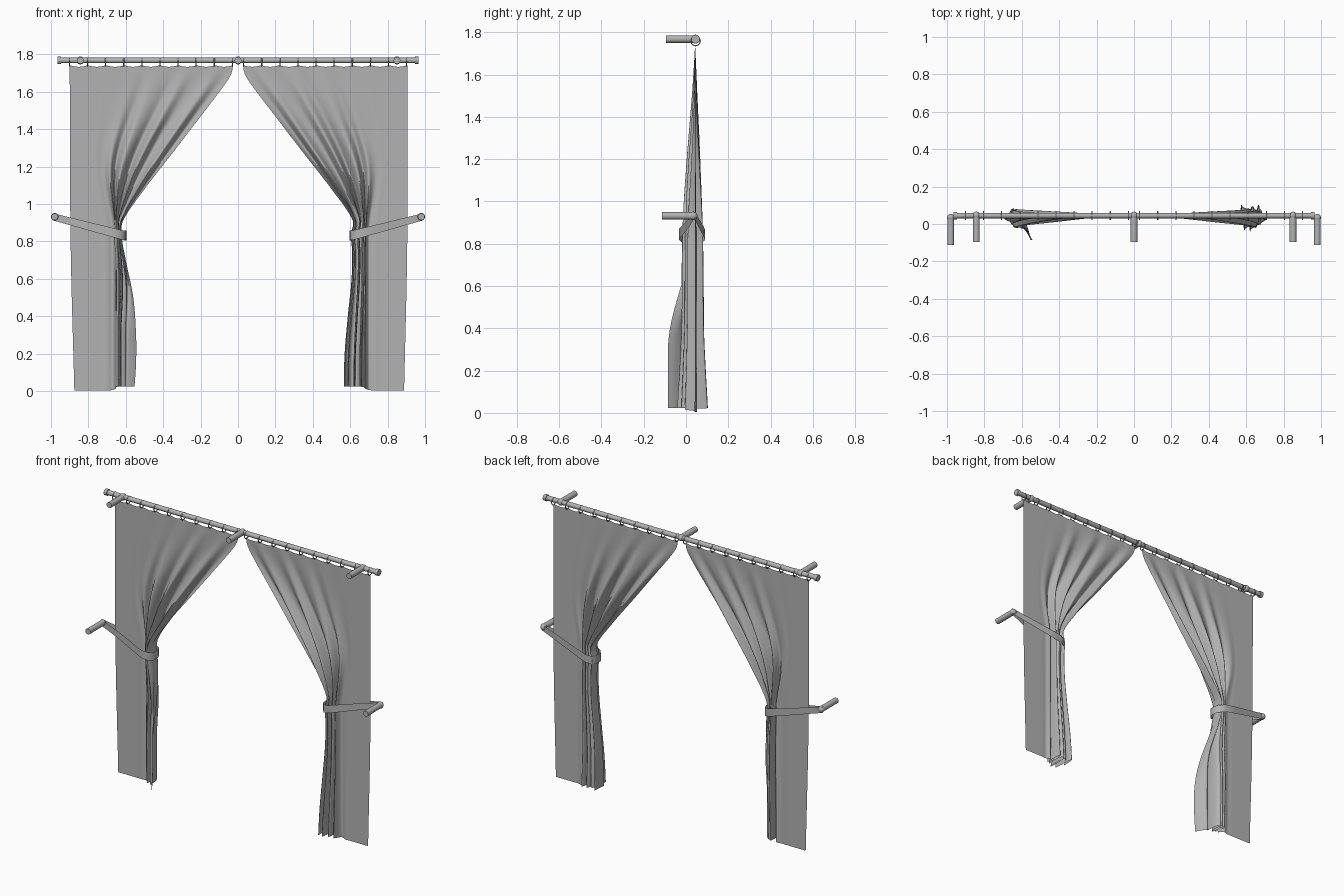
import bpy, bmesh, math
from mathutils import Vector

if "Cube" in bpy.data.objects:
    bpy.data.objects.remove(bpy.data.objects["Cube"])

ROD_Y, ROD_Z = 0.045, 1.768
GREY = bpy.data.materials.new('dark_grey')
GREY.diffuse_color = (0.45, 0.45, 0.45, 1)
GREY.use_nodes = True
GREY.node_tree.nodes["Principled BSDF"].inputs["Base Color"].default_value = GREY.diffuse_color


def finish(name, bm, angle=40):
    me = bpy.data.meshes.new(name)
    bm.to_mesh(me)
    bm.free()
    me.materials.append(GREY)
    ob = bpy.data.objects.new(name, me)
    bpy.context.collection.objects.link(ob)
    bpy.ops.object.select_all(action='DESELECT')
    ob.select_set(True)
    bpy.context.view_layer.objects.active = ob
    bpy.ops.object.shade_smooth_by_angle(angle=math.radians(angle))
    return ob


def cyl(name, p, q, r, n=24):
    p, q = Vector(p), Vector(q)
    bm = bmesh.new()
    bmesh.ops.create_cone(bm, cap_ends=True, segments=n, radius1=r, radius2=r, depth=(q - p).length)
    ob = finish(name, bm)
    ob.rotation_mode = 'QUATERNION'
    ob.rotation_quaternion = Vector((0, 0, 1)).rotation_difference(q - p)
    ob.location = (p + q) / 2
    return ob


def ball(name, p, r):
    bm = bmesh.new()
    bmesh.ops.create_uvsphere(bm, u_segments=20, v_segments=12, radius=r)
    finish(name, bm).location = p


def curve(table, t):
    # smooth interpolation through (t, value) pairs sorted by t
    if t <= table[0][0]:
        return table[0][1]
    if t >= table[-1][0]:
        return table[-1][1]
    i = next(k for k in range(len(table) - 1) if t <= table[k + 1][0])

    def slope(k):
        a, b = table[max(k - 1, 0)], table[min(k + 1, len(table) - 1)]
        return (b[1] - a[1]) / (b[0] - a[0])
    (t0, v0), (t1, v1) = table[i], table[i + 1]
    h = t1 - t0
    s = (t - t0) / h
    return ((2*s**3 - 3*s*s + 1) * v0 + (s**3 - 2*s*s + s) * h * slope(i)
            + (3*s*s - 2*s**3) * v1 + (s**3 - s*s) * h * slope(i + 1))


def smooth(a, b, t):
    t = min(max((t - a) / (b - a), 0), 1)
    return t * t * (3 - 2 * t)


# inner edge distance from the centre, by height (shared top half)
EDGE_TOP = [(0.91, 0.615), (1.08, 0.5), (1.29, 0.337), (1.5, 0.176), (1.64, 0.07), (1.70, 0.034), (1.74, 0.027)]
SIDES = {
    'left': dict(sign=-1, flap=1, folds=4.5, low=0.04,
                 edge=[(0, 0.555), (0.15, 0.545), (0.3, 0.545), (0.5, 0.56), (0.7, 0.60), (0.83, 0.622)],
                 outer=[(0, 0.875), (0.8, 0.895), (1.74, 0.90)], flat=0.67),
    'right': dict(sign=1, flap=0, folds=4.5, low=0.062,
                  edge=[(0, 0.565), (0.2, 0.57), (0.4, 0.587), (0.6, 0.607), (0.75, 0.61), (0.84, 0.603)],
                  outer=[(0, 0.888), (0.8, 0.905), (1.74, 0.905)], flat=0.70),
}


def curtain(side, sign, flap, folds, low, edge, outer, flat):
    NU, NV = 150, 70
    edge = edge + EDGE_TOP
    amp = [(0, low), (0.4, 0.045), (0.85, 0.041), (1.2, 0.027), (1.5, 0.011), (1.74, 0)]
    bm = bmesh.new()
    rows = []
    for j in range(NV + 1):
        v = j / NV
        row = []
        for i in range(NU + 1):
            u = i / NU
            sag = 0.008 * abs(math.sin(9 * math.pi * u))
            z = (1.742 - sag * (1 - v) ** 8) * (1 - v) + (0.004 + 0.02 * smooth(0.25, 0.5, u)) * v
            xo, xi = curve(outer, z), curve(edge, z)
            top = smooth(0.85, 1.74, z)
            xm = flat + (xo + (xi - xo) * 0.3 - flat) * smooth(0.85, 1.4, z)
            drop = flap * (1 - smooth(0.3, 0.85, z))
            xb = xm + (xi - xm) * 0.76
            xb += (0.615 - xb) * drop
            x = curve([(0, xo), (0.15, (xo + xm) / 2), (0.3, xm), (0.57, (xm + xb) / 2), (0.83, xb), (1, xi)], u)
            # gathered pleats, with the loose inner flap swinging forward
            w = smooth(0.2, 0.5 + 0.2 * top, u) * (1 - drop * smooth(0.82, 0.95, u))
            ph = 2 * math.pi * folds * (u - 0.25) / 0.75
            wave = math.sin(ph) + 0.22 * math.sin(1.7 * ph + 1)
            y = 0.043 + (curve(amp, z) * wave - 0.011 * (1 - top)) * w
            y -= drop * 0.128 * max(0, (u - 0.8) / 0.2) ** 1.3
            # sideways roll of the pleats
            roll = smooth(0.35, 0.55, u) * (1 - smooth(0.85, 1, u)) * (1 - smooth(0.8, 1.1, z))
            x += 0.012 * math.cos(ph) * roll
            row.append(bm.verts.new((sign * x, y, z)))
        rows.append(row)
    for a, b in zip(rows, rows[1:]):
        for i in range(NU):
            f = (a[i], b[i], b[i + 1], a[i + 1])
            bm.faces.new(f if sign < 0 else f[::-1])
    finish(side + '_curtain', bm, 110)


def tie_band(side, s):
    # closed flat loop from the holdback around the gathered cloth
    loop = [(0.99, 0.035), (0.85, 0.012), (0.72, -0.02), (0.66, -0.034), (0.62, -0.022), (0.598, 0.005),
            (0.597, 0.045), (0.61, 0.075), (0.65, 0.09), (0.72, 0.082), (0.85, 0.062), (0.99, 0.042)]
    bm = bmesh.new()
    pairs = []
    for x, y in loop:
        z = 0.832 + 0.1 * max(0, (x - 0.61) / 0.38)
        h = 0.026 - 0.007 * (x - 0.6) / 0.39
        pairs.append([bm.verts.new((s * x, y, z + d)) for d in (-h, h)])
    for a, b in zip(pairs, pairs[1:] + pairs[:1]):
        bm.faces.new((a[0], b[0], b[1], a[1]))
    bmesh.ops.recalc_face_normals(bm, faces=bm.faces)
    finish(side + '_tie_band', bm, 50)


def ring(name, x):
    bm = bmesh.new()
    R, r, N, M = 0.022, 0.003, 20, 8
    grid = []
    for i in range(N):
        a = 2 * math.pi * i / N
        grid.append([bm.verts.new((x + r * math.sin(b), ROD_Y + (R + r * math.cos(b)) * math.cos(a),
                                   ROD_Z - 0.009 + (R + r * math.cos(b)) * math.sin(a)))
                     for b in [2 * math.pi * k / M for k in range(M)]])
    for i in range(N):
        for k in range(M):
            a, b = grid[i], grid[(i + 1) % N]
            bm.faces.new((a[k], b[k], b[(k + 1) % M], a[(k + 1) % M]))
    bmesh.ops.recalc_face_normals(bm, faces=bm.faces)
    finish(name, bm)


# rod and its wall brackets
cyl('rod', (-0.95, ROD_Y, ROD_Z), (0.95, ROD_Y, ROD_Z), 0.015)
for n, x in (('left', -0.843), ('middle', 0), ('right', 0.85)):
    cyl(n + '_bracket', (x, -0.095, ROD_Z), (x, ROD_Y, ROD_Z), 0.018)
    ball(n + '_bracket_joint', (x, ROD_Y, ROD_Z), 0.021)

for side, p in SIDES.items():
    s = p['sign']
    curtain(side, **p)
    tie_band(side, s)
    # rod end knob
    cyl(side + '_end_knob', (s * 0.946, ROD_Y, ROD_Z), (s * 0.966, ROD_Y, ROD_Z), 0.02)
    # wall holdback
    cyl(side + '_holdback', (s * 0.98, -0.113, 0.932), (s * 0.98, 0.03, 0.932), 0.018)
    ball(side + '_holdback_knob', (s * 0.98, 0.034, 0.932), 0.02)
    # curtain rings
    for k in range(10):
        ring(f'{side}_ring_{k + 1}', s * (0.03 + 0.0968 * k))
